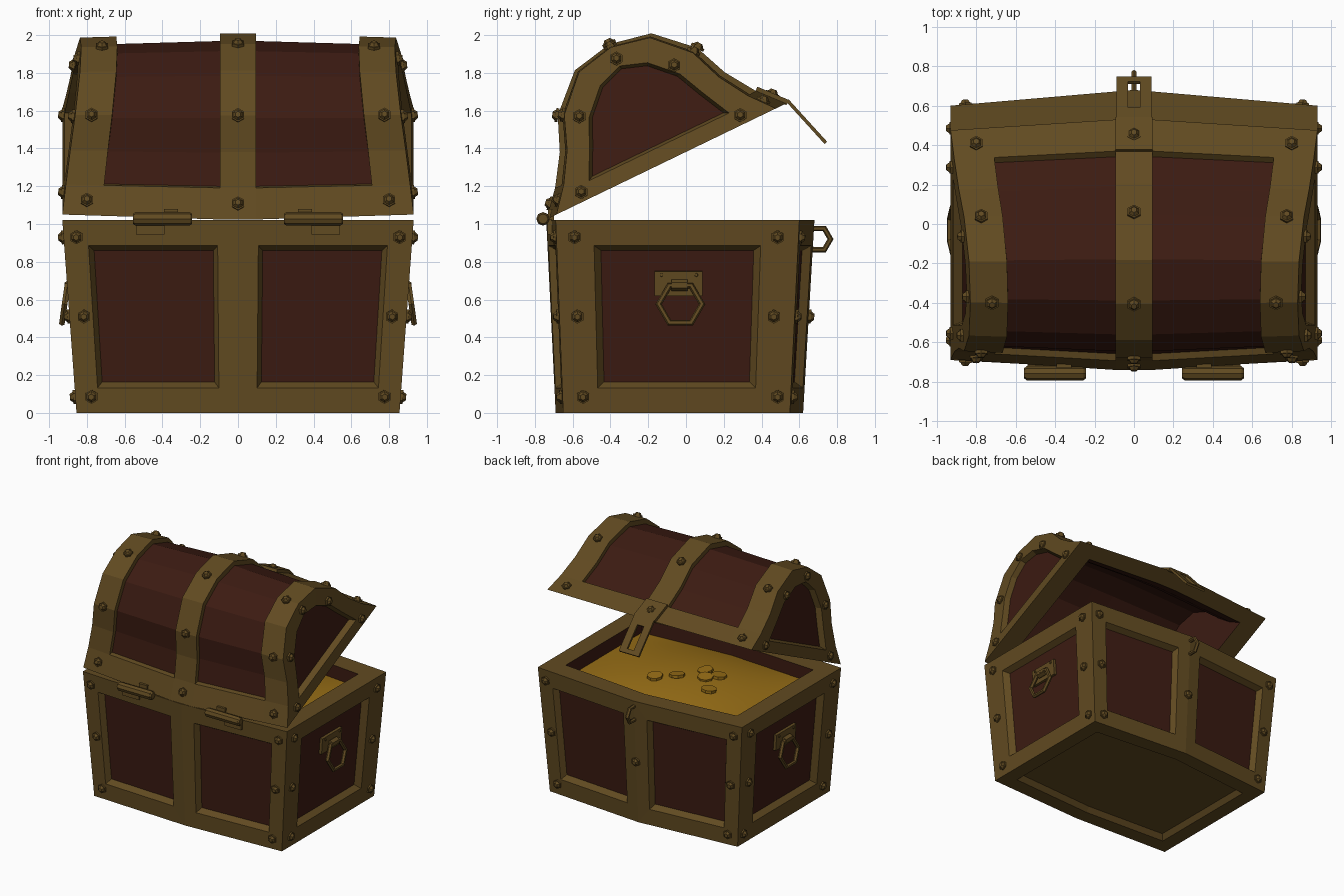
import bpy, bmesh, math
from mathutils import Vector, Matrix

if "Cube" in bpy.data.objects:
    bpy.data.objects.remove(bpy.data.objects["Cube"])


def material(name, col):
    m = bpy.data.materials.new(name)
    m.diffuse_color = (*col, 1)
    m.use_nodes = True
    m.node_tree.nodes["Principled BSDF"].inputs["Base Color"].default_value = m.diffuse_color
    return m


TRIM = material("trim", (.12, .069, .015))
WOOD = material("wood", (.045, .011, .006))
GOLD = material("gold", (.31, .155, .008))


def finish(bm, name, mats=(TRIM,), smooth=False):
    bmesh.ops.remove_doubles(bm, verts=bm.verts, dist=.0005)
    bmesh.ops.recalc_face_normals(bm, faces=bm.faces)
    me = bpy.data.meshes.new(name)
    bm.to_mesh(me)
    bm.free()
    for m in mats:
        me.materials.append(m)
    for p in me.polygons:
        p.use_smooth = smooth
    ob = bpy.data.objects.new(name, me)
    bpy.context.collection.objects.link(ob)
    return ob


def face(bm, pts, mat=0):
    f = bm.faces.new([bm.verts.new(p) for p in pts])
    f.material_index = mat


def ring(bm, a, b, mat=0):
    n = len(a)
    for i in range(n):
        j = (i + 1) % n
        face(bm, (a[i], a[j], b[j], b[i]), mat)


def box(bm, loc, size, rx=0, ry=0):
    m = Matrix.Translation(loc) @ Matrix.Rotation(rx, 4, 'X') @ Matrix.Rotation(ry, 4, 'Y')
    bmesh.ops.create_cube(bm, size=1, matrix=m @ Matrix.Diagonal((*size, 1)))


def cone(bm, loc, axis, r1, r2, depth, seg):
    m = Matrix.Translation(loc) @ Vector(axis).to_track_quat('Z', 'Y').to_matrix().to_4x4()
    bmesh.ops.create_cone(bm, cap_ends=True, segments=seg, radius1=r1, radius2=r2,
                          depth=depth, matrix=m)


def hex_ring(name, loc, R, r, tilt=0):
    bpy.ops.mesh.primitive_torus_add(major_segments=6, minor_segments=6,
                                     major_radius=R, minor_radius=r)
    ob = bpy.context.object
    ob.name = name
    ob.data.materials.append(TRIM)
    ob.matrix_world = (Matrix.Translation(loc) @ Matrix.Rotation(math.pi / 2 + tilt, 4, 'Y')
                       @ Matrix.Rotation(math.pi / 6, 4, 'Z'))


# Six-sided bulging outline of the chest at a height, optionally inset
TOP = 1.02


def outline(z, d=0, zz=None):
    t = z / TOP
    x = .855 + .075 * t - d
    yb, yc = -.65 - .04 * t + d, -.69 - .05 * t + d
    fb, fc = .55 + .05 * t - d, .62 + .06 * t - d
    z = z if zz is None else zz
    return [Vector(p) for p in ((-x, yb, z), (0, yc, z), (x, yb, z), (x, fb, z), (0, fc, z), (-x, fb, z))]


# Chest body: framed recessed panels, rim, inside and framed bottom
bm = bmesh.new()
lo, hi = outline(0), outline(TOP)
margins = [(.14, .117), (.117, .14), (.155, .155)] * 2
margins[3], margins[4] = (.14, .117), (.117, .14)
for i, (l, r) in enumerate(margins):
    j = (i + 1) % 6
    a, b, c, d = lo[i], lo[j], hi[j], hi[i]
    n = (b - a).cross(d - a).normalized()

    def inset(e, push):
        def at(s, t):
            return a.lerp(b, s).lerp(d.lerp(c, s), t) - n * push
        return [at(l + e, .13 + e), at(1 - r - e, .13 + e), at(1 - r - e, .868 - e), at(l + e, .868 - e)]
    hole, panel = inset(0, 0), inset(.028, .045)
    ring(bm, [a, b, c, d], hole)
    ring(bm, hole, panel)
    face(bm, panel, 1)
inner, floor = outline(TOP, .15), outline(TOP, .15, .75)
ring(bm, hi, inner)
ring(bm, inner, floor, 1)
face(bm, floor, 1)
b1, b2 = outline(0, .12), outline(0, .15, .04)
ring(bm, lo, b1)
ring(bm, b1, b2)
face(bm, b2)
finish(bm, "chest_body", (TRIM, WOOD))

# Treasure heap and loose coins


def heap_z(s, t):
    return .91 + .085 * (1 - s * s) * (1 - t * t)


bm = bmesh.new()
N = 14


def heap(i, j):
    s, t = 2 * i / N - 1, 2 * j / N - 1
    back, front = -.6 + .05 * abs(s), .54 - .08 * abs(s)
    return (s * .79, back + (front - back) * (t + 1) / 2, heap_z(s, t))


for i in range(N):
    for j in range(N):
        face(bm, (heap(i, j), heap(i + 1, j), heap(i + 1, j + 1), heap(i, j + 1)))
finish(bm, "gold_heap", (GOLD,), True)
bm = bmesh.new()
for k, (x, y) in enumerate([(.16, .175), (.025, .08), (-.17, -.01), (-.23, -.1), (-.1, -.11), (-.3, .13)]):
    cone(bm, (x, y, heap_z(x / .79, y / .56) + .008), (.1 * math.sin(k * 2), .1 * math.cos(k * 3), 1),
         .06, .06, .022, 8)
finish(bm, "coins", (GOLD,))

# Lid: half profile (distance from the middle, height), opened about the hinge
ANG = math.radians(25.8)
C, S = math.cos(ANG), math.sin(ANG)
half = [(.705, 0), (.59, .13), (.485, .29), (.41, .47), (.225, .645), (0, .69)]
P = half + [(-h, v) for h, v in half[-2::-1]]
ehalf = [(.385, .10), (.31, .25), (.25, .38), (.13, .5), (0, .545)]
E = ehalf + [(-h, v) for h, v in ehalf[-2::-1]]


def W(x, h, v):
    u = .705 - h
    return Vector((x, -.74 + u * C - v * S, 1.024 + u * S + v * C))


def T(x, h, v):
    t = max(0, abs(x) - .095) / .835
    return W(x, h * (1 - .085 * t), v * (1 - .03 * t))


def xo(v):
    return .93 - .145 * v


def xi(v):
    return .725 - .125 * v


RIB = .095
bm = bmesh.new()
for i in range(10):
    (h0, v0), (h1, v1) = P[i], P[i + 1]
    face(bm, (T(-RIB, h0, v0), T(RIB, h0, v0), T(RIB, h1, v1), T(-RIB, h1, v1)))
    for s in (1, -1):
        face(bm, (T(s * xi(v0), h0, v0), T(s * xo(v0), h0, v0), T(s * xo(v1), h1, v1), T(s * xi(v1), h1, v1)))
        o = [T(s * RIB, h0, v0), T(s * xi(v0), h0, v0), T(s * xi(v1), h1, v1), T(s * RIB, h1, v1)]
        if i in (0, 9):
            face(bm, o)
            continue
        k = .94
        d = [T(s * RIB, h0 * k, v0 * k), T(s * xi(v0), h0 * k, v0 * k),
             T(s * xi(v1), h1 * k, v1 * k), T(s * RIB, h1 * k, v1 * k)]
        face(bm, d, 1)
        for e, on in ((0, i == 1), (1, True), (2, i == 8), (3, True)):
            if on:
                f = (e + 1) % 4
                face(bm, (o[e], o[f], d[f], d[e]))
# End frames with recessed panels
for s in (1, -1):
    out = [T(s * xo(v), h, v) for h, v in P]
    wide = [(h * 1.07, .3 + (v - .3) * 1.07) for h, v in E]
    hole = [W(s * xo(v), h, v) for h, v in wide]
    pan = [W(s * (xo(v) - .045), h, v) for h, v in E]
    for i in range(8):
        face(bm, (out[i + 1], out[i + 2], hole[i + 1], hole[i]))
    face(bm, (out[0], out[1], hole[0]))
    face(bm, (out[9], out[10], hole[8]))
    face(bm, (out[10], out[0], hole[0], hole[8]))
    ring(bm, hole, pan)
    face(bm, pan, 1)
# Lid rim and hollow inside
xs = [-.93, -.725, -RIB, RIB, .725, .93]
xn = [max(-.76, min(.76, x)) for x in xs]
Q = [(h * .8, v * .87) for h, v in P]
for a in range(5):
    for i in (0, 10):
        face(bm, (T(xs[a], *P[i]), T(xs[a + 1], *P[i]), T(xn[a + 1], *Q[i]), T(xn[a], *Q[i])))
    for i in range(10):
        face(bm, (T(xn[a], *Q[i]), T(xn[a + 1], *Q[i]), T(xn[a + 1], *Q[i + 1]), T(xn[a], *Q[i + 1])), 1)
for s in (1, -1):
    face(bm, (T(s * .93, *P[0]), T(s * .93, *P[10]), T(s * .76, *Q[10]), T(s * .76, *Q[0])))
    face(bm, [T(s * .76, *q) for q in Q], 1)
finish(bm, "lid", (TRIM, WOOD))

# Rivets
bm = bmesh.new()


def rivet(p, n):
    n = Vector(n).normalized()
    cone(bm, Vector(p) + n * .004, n, .037, .037, .016, 6)
    cone(bm, Vector(p) + n * .02, n, .03, .016, .018, 6)


def wall_y(x, z, k):
    o = outline(z)
    m, c = (o[1], o[2]) if k < 0 else (o[4], o[3])
    return m.y + (c.y - m.y) * abs(x) / c.x


for s in (1, -1):
    for z, x, ya, yb in ((.93, .855, -.59, .485), (.51, .815, -.575, .465), (.085, .775, -.545, .485)):
        for y in (ya, yb):
            rivet((s * outline(z)[2].x, y, z), (s, 0, -.07))
        for k in (1, -1):
            rivet((s * x, wall_y(x, z, k), z), (s * .07, k, -.05))
    for h, v in ((.475, .05), (.31, .415), (0, .605), (-.26, .44), (-.46, .05)):
        rivet(W(s * xo(v), h, v), (s, 0, .1))
rivet((0, wall_y(0, .51, 1), .51), (0, 1, -.05))
for a, b, x in ((0, 1, .80), (2, 4, .775), (5, 5, .72), (6, 8, .775), (9, 10, .80)):
    if a == b:
        h, v, nh, nv = *P[a], 0, 1
    else:
        nh, nv = P[b][1] - P[a][1], P[a][0] - P[b][0]
        h, v = P[(a + b) // 2] if b - a == 2 else ((P[a][0] + P[b][0]) / 2, (P[a][1] + P[b][1]) / 2)
    n = Vector((0, -nh * C - nv * S, -nh * S + nv * C)).normalized()
    for x in (-x, 0, x):
        rivet(T(x, h, v) + n * (.015 if a == 9 and x == 0 else 0), n)
finish(bm, "rivets")

# Hinges
bm = bmesh.new()
for s in (1, -1):
    cone(bm, (s * .4, -.757, 1.027), (1, 0, 0), .036, .036, .29, 8)
    for e in (.15, -.15):
        cone(bm, (s * .4 + e, -.757, 1.027), (e, 0, 0), .036, .026, .014, 8)
    box(bm, (s * .465, -.722, .985), (.15, .025, .08))
    box(bm, (s * .355, -.715, 1.05), (.075, .03, .06))
finish(bm, "hinges")

# Hasp: fixed plate on the lid and slotted hanging strap
bm = bmesh.new()
box(bm, (0, .455, 1.678), (.19, .18, .03), -.397)
A = math.atan2(-.22, .2)
for u, w, x, wx in ((.03, .07, 0, .18), (.28, .035, 0, .18), (.162, .205, .06, .06), (.162, .205, -.06, .06)):
    box(bm, (x, .54 + u * math.cos(A), 1.65 + u * math.sin(A)), (wx, w, .018), A)
finish(bm, "hasp")

# Lock staple and side handles
hex_ring("lock_staple", (0, .70, .92), .065, .016)
for s, side in ((1, "right"), (-1, "left")):
    hex_ring(side + "_handle_ring", (s * .918, -.03, .575), .115, .017, -s * .14)
    bm = bmesh.new()
    box(bm, (s * .868, -.04, .685), (.03, .255, .13), 0, s * .07)
    cone(bm, (s * .893, -.035, .675), (0, 1, 0), .03, .03, .085, 6)
    for y in (-.13, .055):
        cone(bm, (s * .886, y, .73), (s, 0, 0), .012, .008, .016, 6)
    finish(bm, side + "_handle_plate")
